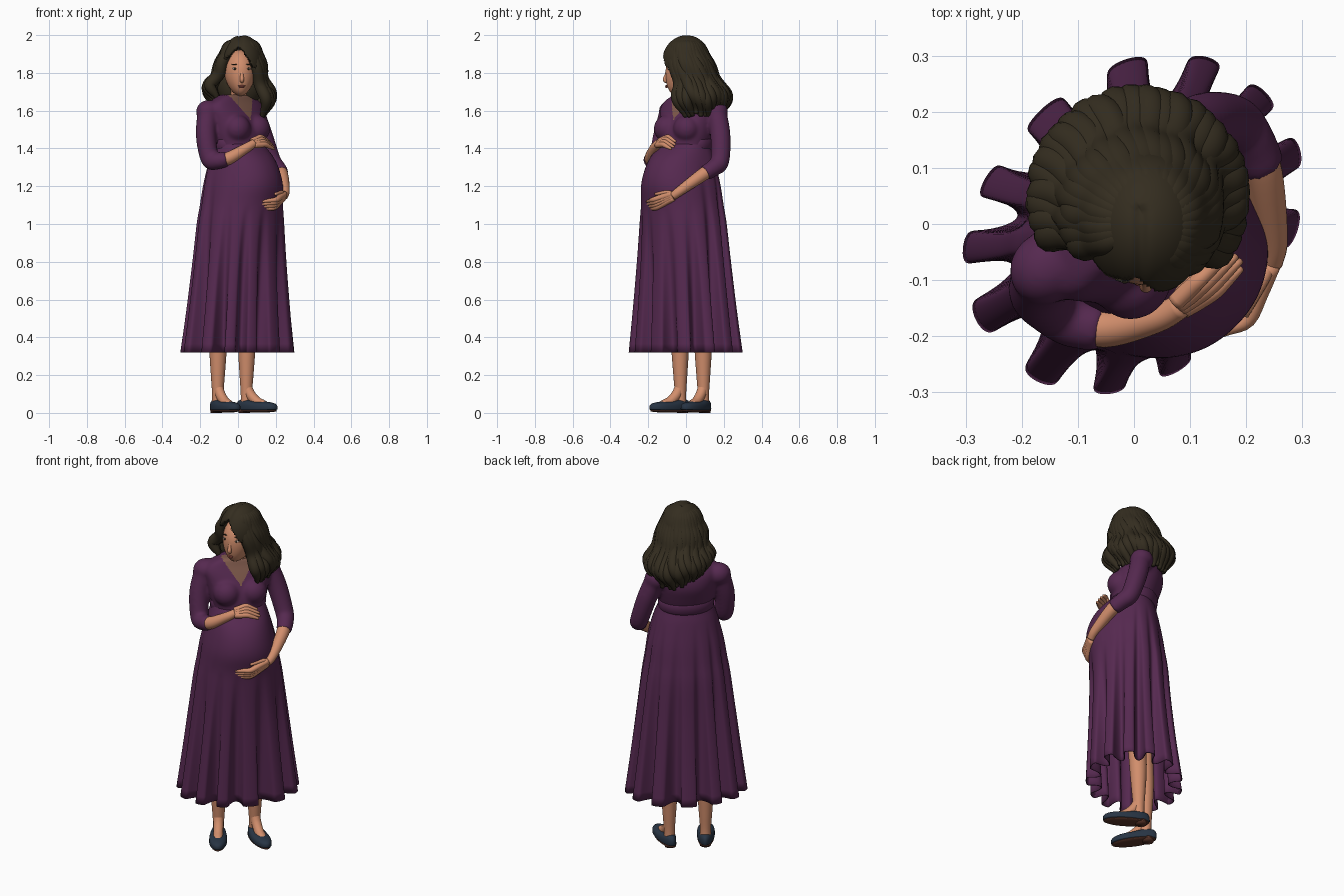
import bpy, bmesh, math, random
from mathutils import Vector, Matrix

if "Cube" in bpy.data.objects:
    bpy.data.objects.remove(bpy.data.objects["Cube"])

random.seed(4)
TURN = Matrix.Rotation(math.radians(45), 4, 'Z')   # the body faces front-right


def mat(name, c):
    m = bpy.data.materials.new(name)
    m.diffuse_color = (*c, 1)
    m.use_nodes = True
    m.node_tree.nodes["Principled BSDF"].inputs["Base Color"].default_value = m.diffuse_color
    return m


PURPLE = mat("plum fabric", (0.092, 0.022, 0.08))
SKIN = mat("skin", (0.64, 0.27, 0.15))
CHEST = mat("shaded skin", (0.21, 0.1, 0.07))
HAIR = mat("dark brown hair", (0.034, 0.026, 0.014))
SHOE = mat("navy leather", (0.021, 0.035, 0.058))
SOLE = mat("brown sole", (0.1, 0.035, 0.022))
LIP = mat("lips", (0.42, 0.11, 0.085))
WHITE = mat("eye white", (0.6, 0.55, 0.5))


def finish(name, bm, *mats, xf=None):
    bmesh.ops.recalc_face_normals(bm, faces=bm.faces)
    if xf:
        bm.transform(xf)
    me = bpy.data.meshes.new(name)
    bm.to_mesh(me)
    bm.free()
    for m in mats:
        me.materials.append(m)
    for p in me.polygons:
        p.use_smooth = True
    ob = bpy.data.objects.new(name, me)
    bpy.context.collection.objects.link(ob)
    return ob


def apply_mods(ob):
    bpy.context.view_layer.objects.active = ob
    for m in list(ob.modifiers):
        bpy.ops.object.modifier_apply(modifier=m.name)


def spline(pts, n=6):
    """Catmull-Rom resampling of 4-tuples."""
    P = [Vector(p) for p in pts]
    P = [2 * P[0] - P[1]] + P + [2 * P[-1] - P[-2]]
    out = []
    for i in range(1, len(P) - 2):
        a, b, c, d = P[i - 1:i + 3]
        for k in range(n):
            t = k / n
            out.append(0.5 * (2 * b + (c - a) * t + (2 * a - 5 * b + 4 * c - d) * t * t
                              + (3 * b - a - 3 * c + d) * t ** 3))
    return out + [P[-2]]


def loft(bm, rings, cap=True):
    V = [[bm.verts.new(p) for p in r] for r in rings]
    n = len(V[0])
    for a, b in zip(V, V[1:]):
        for i in range(n):
            bm.faces.new((a[i], a[(i + 1) % n], b[(i + 1) % n], b[i]))
    if cap:
        bm.faces.new(V[0])
        bm.faces.new(V[-1])


def tube(bm, pts, seg=14, n=6):
    """Round sweep through (x, y, z, radius) points."""
    S = spline(pts, n)
    C = [p.to_3d() for p in S]
    u, rings = Vector((0.31, 0.87, 0.38)), []
    for i, c in enumerate(C):
        t = (C[min(i + 1, len(C) - 1)] - C[max(i - 1, 0)]).normalized()
        u = (u - t * u.dot(t)).normalized()
        w = t.cross(u)
        r = max(S[i][3], 0.002)
        rings.append([c + r * (math.cos(a) * u + math.sin(a) * w)
                      for a in (2 * math.pi * k / seg for k in range(seg))])
    loft(bm, rings)


def ball(bm, c, r, seg=32, shape=None):
    vs = bmesh.ops.create_uvsphere(bm, u_segments=seg, v_segments=seg // 2 + 2, radius=1)['verts']
    for v in vs:
        p = Vector(shape(v.co)) if shape else Vector([a * b for a, b in zip(v.co, r)])
        v.co = p + Vector(c)


def oval(t, z, w, b, f):
    """Oval section point: half width, back depth, front depth."""
    c, s = math.cos(t), math.sin(t)
    d = b if s > 0 else f
    return Vector((w * math.copysign(abs(c) ** .93, c), d * math.copysign(abs(s) ** .93, s), z))


def ring(k, n=64):
    return [oval(2 * math.pi * i / n, *k) for i in range(n)]


# ---- skirt with belly bulge and pleated folds (z, half width, back, front)
skirt = [(1.46, .13, .115, .085), (1.41, .145, .11, .14), (1.35, .165, .125, .205),
         (1.28, .185, .14, .243), (1.2, .205, .155, .257), (1.1, .222, .17, .243),
         (1.0, .24, .185, .24), (.8, .267, .202, .24), (.55, .3, .23, .248), (.32, .332, .262, .258)]
rings, N = [], 13
for k in spline(skirt, 5):
    r = []
    for i in range(390):
        t = 2 * math.pi * i / 390
        ph = N * t + .6 * math.sin(3 * t)
        front = min(1, max(0, -1.6 * math.sin(t)))
        s = (1 - front) * max(0, (1.34 - k[0]) / 1.02) + front * max(0, (1.1 - k[0]) / .78)
        h = (1 - math.cos(ph)) / 2
        p = oval(t + .42 / N * math.sin(2 * ph) * s, *k)
        q = 1 - s * (.1 * h + .19 * h ** 3)
        r.append((p.x * q, p.y * q, p.z))
    rings.append(r)
bm = bmesh.new()
loft(bm, rings, cap=False)
sk = finish("skirt", bm, PURPLE, xf=TURN)
so = sk.modifiers.new("cloth", 'SOLIDIFY')
so.thickness = .005
apply_mods(sk)

# ---- bodice with sleeves, fused into one cloth surface
bm = bmesh.new()
loft(bm, [ring(k) for k in spline([(1.38, .14, .11, .13), (1.42, .143, .115, .125), (1.48, .158, .135, .118),
                                   (1.55, .17, .155, .095), (1.61, .18, .15, .065),
                                   (1.65, .155, .13, .043), (1.685, .09, .1, .03)])])
for s in (-1, 1):
    ball(bm, (s * .073, -.07, 1.505), (.072, .068, .072))
    ball(bm, (s * .165, .055, 1.595), (.07, .064, .062))
bm.transform(TURN)
tube(bm, [(-.16, -.085, 1.6, .054), (-.17, -.12, 1.47, .054), (-.148, -.148, 1.345, .05),
          (-.11, -.175, 1.335, .046), (-.055, -.187, 1.345, .041)], 24)
tube(bm, [(.085, .16, 1.6, .054), (.13, .182, 1.47, .054), (.178, .18, 1.335, .05),
          (.205, .15, 1.30, .046), (.23, .1, 1.268, .042)], 24)
bod = finish("bodice_and_sleeves", bm, PURPLE, CHEST)
rm = bod.modifiers.new("fuse", 'REMESH')
rm.mode, rm.voxel_size = 'VOXEL', .007
sm = bod.modifiers.new("soften", 'SMOOTH')
sm.iterations = 22
apply_mods(bod)
inv = TURN.inverted()
for p in bod.data.polygons:            # V neckline
    p.use_smooth = True
    c = inv @ p.center
    p.material_index = int(c.y < .03 and c.z > 1.55 + 1.5 * abs(c.x))

# ---- waist sash
bm = bmesh.new()
loft(bm, [ring(k) for k in [(1.385, .14, .112, .09), (1.4, .149, .121, .098),
                            (1.445, .153, .128, .092), (1.46, .14, .118, .08)]])
finish("waist_sash", bm, PURPLE, xf=TURN)

# ---- forearms
for name, pts in (("right_forearm", [(-.12, -.17, 1.336, .035), (-.05, -.186, 1.348, .034),
                                     (.04, -.168, 1.4, .026), (.085, -.145, 1.428, .022)]),
                  ("left_forearm", [(.205, .15, 1.3, .036), (.23, .09, 1.262, .035),
                                    (.248, -.025, 1.18, .026), (.243, -.07, 1.147, .022)])):
    bm = bmesh.new()
    tube(bm, pts, 20)
    finish(name, bm, SKIN)


# ---- hands: four fingers, thumb and palm
def hand(name, wrist, knuckle, tip, spread, thumb):
    w, k, t, s = map(Vector, (wrist, knuckle, tip, spread))
    bm = bmesh.new()
    for i in (-1.5, -.5, .5, 1.5):
        a, b = w + s * i * .55, k + s * i
        c = t + s * i - (t - k) * (.12 * abs(i))
        mid = (b + c) / 2
        tube(bm, [(*a, .016), (*((a + b) / 2), .0165), (*b, .0145), (*mid, .011), (*c, .006)], 10, 4)
    m = w * .7 + k * .3
    tube(bm, [(*w, .014), (*(m + Vector(thumb) * .6), .013), (*(k + Vector(thumb)), .007)], 10, 4)
    finish(name, bm, SKIN)


hand("right_hand", (.08, -.147, 1.428), (.132, -.108, 1.44), (.19, -.058, 1.412),
     (.008, -.008, -.013), (-.02, .02, .012))
hand("left_hand", (.243, -.07, 1.148), (.197, -.164, 1.108), (.105, -.208, 1.095),
     (.004, -.004, .014), (.0, .0, .05))

# ---- legs, feet and flat shoes
for side, cx, cy, ang in (("right", -.07, -.085, 33.7), ("left", .1, .055, 56.3)):
    M = Matrix.Translation((cx, cy, 0)) @ Matrix.Rotation(math.radians(ang), 4, 'Z')
    bm = bmesh.new()
    tube(bm, [(0, .068, .03, .03), (0, .067, .1, .03), (0, .066, .2, .037),
              (0, .064, .34, .046), (0, .055, .55, .052)], 24)
    tube(bm, [(0, .066, .14, .027), (0, .04, .095, .027), (0, .0, .06, .026),
              (0, -.04, .042, .026), (0, -.07, .03, .02)], 20)
    finish(side + "_leg", bm, SKIN, xf=M)
    bm = bmesh.new()

    def upper(p):
        h = .042 + .028 * max(0, p.y)
        z = h * p.z ** .5 if p.z > 0 else .012 * p.z
        return p.x * (.048 - .006 * p.y), p.y * .127, z
    ball(bm, (0, 0, .02), None, 36, upper)
    finish(side + "_shoe", bm, SHOE, xf=M)
    bm = bmesh.new()
    ball(bm, (0, 0, .011), (.045, .124, .01))
    bmesh.ops.create_cone(bm, cap_ends=True, segments=24, radius1=.03, radius2=.033, depth=.018,
                          matrix=Matrix.Translation((0, .08, .009)))
    finish(side + "_sole", bm, SOLE, xf=M)

# ---- neck and head (the head turns toward the front)
bm = bmesh.new()
tube(bm, [(0, .035, 1.6, .055), (.002, .03, 1.67, .045), (.01, .012, 1.77, .045)], 24)
finish("neck", bm, SKIN)
HEAD = Matrix.Translation((.01, -.005, 1.8)) @ Matrix.Rotation(math.radians(6), 4, 'Z')


def face(p):
    d = max(0, -p.z)
    return p.x * .082 * (1 - .2 * d ** 1.5), p.y * .104 - .03 * d * d, p.z * .122


bm = bmesh.new()
ball(bm, (0, 0, 0), None, 40, face)
tube(bm, [(0, -.092, .025, .007), (0, -.1, -.01, .0085), (0, -.107, -.036, .0115), (0, -.096, -.047, .009)], 12)
finish("head", bm, SKIN, xf=HEAD)
for name, m, parts in (
        ("eyes", WHITE, [((s * .036, -.09, .022), (.013, .006, .006)) for s in (-1, 1)]),
        ("irises", HAIR, [((s * .036, -.094, .022), (.006, .004, .006)) for s in (-1, 1)]),
        ("eyebrows", HAIR, [((s * .037, -.088, .045), (.017, .006, .0025)) for s in (-1, 1)]),
        ("lips", LIP, [((0, -.1, -.069), (.02, .006, .004)), ((0, -.099, -.076), (.015, .006, .0045))])):
    bm = bmesh.new()
    for c, r in parts:
        ball(bm, c, r, 16)
    finish(name, bm, m, xf=HEAD)

# ---- hair cap with face opening
bm = bmesh.new()
ball(bm, (.022, .002, 1.855), (.112, .13, .145), 96)
bmesh.ops.delete(bm, context='VERTS', geom=[
    v for v in bm.verts if v.co.z < 1.77 or
    (v.co.y < -.025 and v.co.z < 1.945 - (1.0 if v.co.x < .01 else 1.5) * abs(v.co.x - .005))])
for v in bm.verts:                      # shallow centre parting
    v.co.z -= .008 * math.exp(-((v.co.x - .012) / .012) ** 2) * (v.co.z > 1.9 and v.co.y < .03)
cap = finish("hair_cap", bm, HAIR)
so = cap.modifiers.new("thickness", 'SOLIDIFY')
so.thickness = .02
apply_mods(cap)

# ---- inner hair volume and wavy locks
bm = bmesh.new()
ball(bm, (.01, .085, 1.73), (.12, .085, .12))
finish("hair_volume", bm, HAIR)
bm = bmesh.new()
L = 27
# fall of a lock: (radius, height, centre y, thickness)
samples = spline([(.03, 1.962, .0, .02), (.075, 1.938, .003, .027), (.1, 1.87, .01, .031), (.116, 1.80, .025, .032),
                  (.143, 1.73, .042, .032), (.16, 1.66, .05, .03), (.148, 1.575, .05, .01)], 4)
for i in range(L):
    f = i / (L - 1)
    ph, pts = random.uniform(0, 1.4), []
    lift = .09 * max(0, f - .6) / .4 + random.uniform(-.012, .012)
    for j, (r, z, cy, th) in enumerate(samples):
        t = j / (len(samples) - 1)
        r += .014 * t * math.sin(17 * t + ph)
        start = -56 + 30 * t                      # front edge sweeps back as it falls
        b = math.radians(start + (206 - start) * f) + .07 * t * math.sin(13 * t + 2 * ph)
        pts.append((.022 - .018 * t + r * math.cos(b), cy + r * math.sin(b),
                    z + lift * max(0, t - .3) / .7, th))
    tube(bm, pts, 12, 2)
finish("hair_locks", bm, HAIR)
